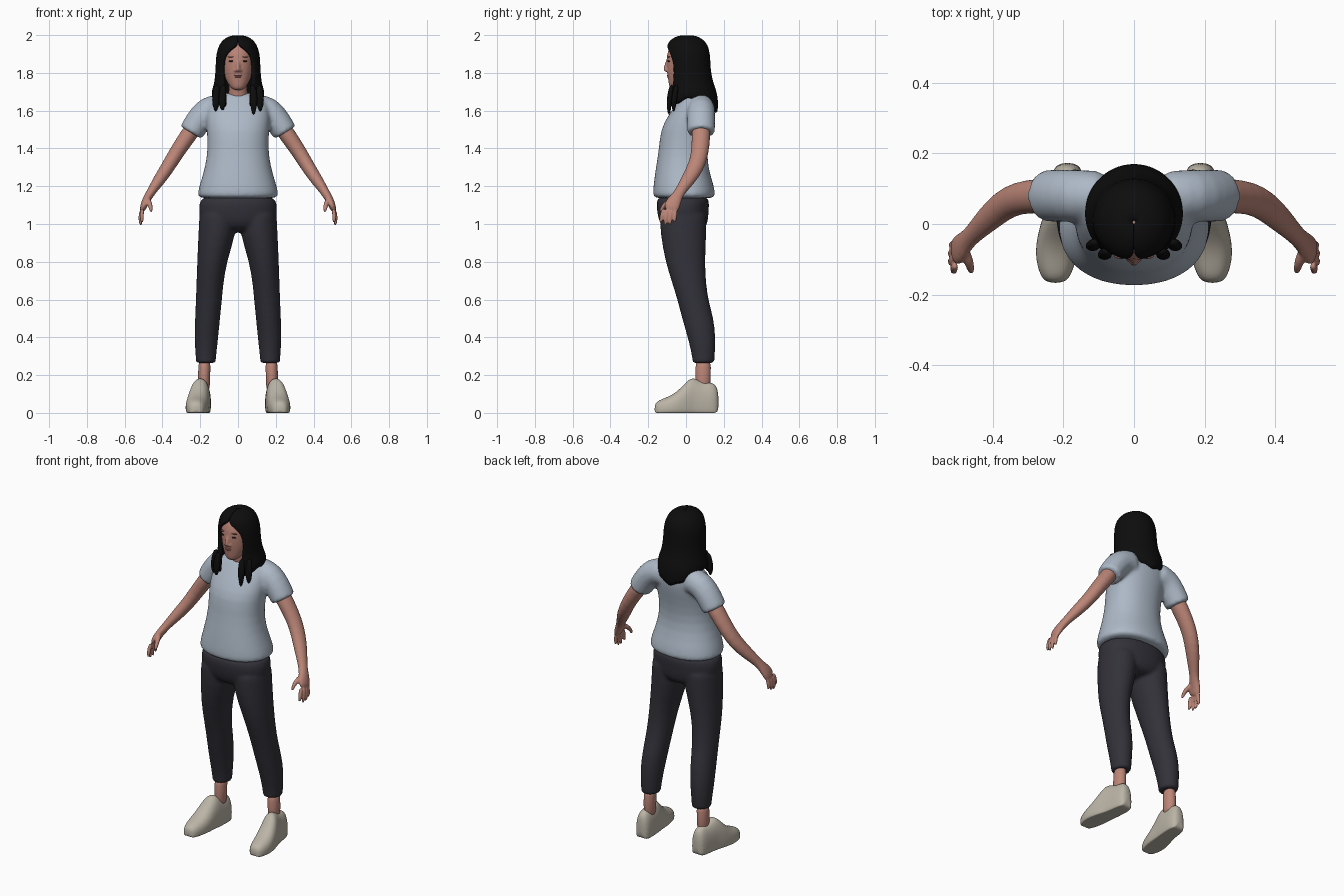
import bpy, bmesh, math
from mathutils import Vector

X, Y, Z = Vector((1, 0, 0)), Vector((0, 1, 0)), Vector((0, 0, 1))


def material(name, col):
    m = bpy.data.materials.new(name)
    m.diffuse_color = (*col, 1)
    return m


SKIN = material("skin", (0.50, 0.235, 0.185))
SHIRT = material("pale blue cotton", (0.42, 0.485, 0.57))
PANTS = material("charcoal cloth", (0.032, 0.031, 0.041))
SHOE = material("beige canvas", (0.50, 0.46, 0.385))
HAIR = material("black hair", (0.004, 0.004, 0.004))
LIP = material("lips", (0.38, 0.13, 0.12))
BROW = material("brow brown", (0.20, 0.09, 0.07))
EYE = material("dark eye", (0.02, 0.013, 0.012))


def tube(bm, rings, ref=X, axis=None, seg=20, e=2.0, crisp=False):
    """Loft of superelliptic rings (x, y, z, radius along ref, other radius)."""
    rings = [Vector(r) for r in rings]
    if crisp:
        rings = [rings[0], rings[0].lerp(rings[1], 0.1)] + rings[1:-1] + \
                [rings[-1].lerp(rings[-2], 0.1), rings[-1]]
    pts = [Vector(r[:3]) for r in rings]
    rows = []
    for i, r in enumerate(rings):
        t = axis or (pts[min(i + 1, len(pts) - 1)] - pts[max(i - 1, 0)]).normalized()
        u = (ref - t * ref.dot(t)).normalized()
        v = t.cross(u)
        row = []
        for k in range(seg):
            a = 2 * math.pi * k / seg
            c, s = math.cos(a), math.sin(a)
            c = math.copysign(abs(c) ** (2 / e), c)
            s = math.copysign(abs(s) ** (2 / e), s)
            row.append(bm.verts.new(pts[i] + u * c * r[3] + v * s * r[4]))
        rows.append(row)
    for a, b in zip(rows, rows[1:]):
        for k in range(seg):
            bm.faces.new((a[k], a[(k + 1) % seg], b[(k + 1) % seg], b[k]))
    bm.faces.new(rows[0])
    bm.faces.new(rows[-1])


def stack(bm, rings, **kw):
    """Horizontal rings given as (z, centre y, half width, half depth)."""
    tube(bm, [(0, y, z, rx, ry) for z, y, rx, ry in rings], axis=Z, **kw)


def flip(rings, s):
    return [(s * r[0], *r[1:]) for r in rings]


def ball(bm, loc, size):
    new = bmesh.ops.create_uvsphere(bm, u_segments=16, v_segments=10, radius=1)["verts"]
    for v in new:
        v.co = Vector(loc) + Vector([c * s for c, s in zip(v.co, size)])


def finish(bm, name, mat, sub=1, voxel=0, smooth=4, recalc=True, thick=0):
    if recalc:
        bmesh.ops.recalc_face_normals(bm, faces=bm.faces)
    me = bpy.data.meshes.new(name)
    bm.to_mesh(me)
    bm.free()
    me.materials.append(mat)
    ob = bpy.data.objects.new(name, me)
    bpy.context.collection.objects.link(ob)
    if thick:
        m = ob.modifiers.new("thickness", 'SOLIDIFY')
        m.thickness, m.offset = thick, -1
    if sub:
        ob.modifiers.new("subdivide", 'SUBSURF').levels = sub
        ob.modifiers["subdivide"].render_levels = sub
    if voxel:
        m = ob.modifiers.new("merge", 'REMESH')
        m.mode, m.voxel_size, m.use_smooth_shade = 'VOXEL', voxel, True
        m = ob.modifiers.new("soften", 'SMOOTH')
        m.factor, m.iterations = 0.5, smooth
    me.polygons.foreach_set("use_smooth", [True] * len(me.polygons))
    return ob


# Shirt: torso and short sleeves fused
bm = bmesh.new()
stack(bm, [(1.132, -.01, .208, .157), (1.15, -.01, .217, .166), (1.20, -.012, .207, .162),
           (1.30, -.022, .174, .138), (1.40, -.015, .160, .128), (1.50, -.002, .166, .134),
           (1.57, .025, .172, .122), (1.63, .045, .165, .102), (1.67, .055, .135, .082),
           (1.698, .055, .075, .062)], seg=28, e=2.2)
for s in (1, -1):
    tube(bm, flip([(.09, .08, 1.615, .07, .075), (.165, .08, 1.605, .075, .075),
                   (.215, .08, 1.54, .075, .07), (.25, .08, 1.482, .074, .066)], s),
         ref=Y, crisp=True)
finish(bm, "shirt", SHIRT, voxel=.01, smooth=6)

# Trousers: pelvis and two legs fused
bm = bmesh.new()
stack(bm, [(1.16, -.015, .2, .142), (1.10, -.018, .208, .14), (1.03, -.015, .208, .134),
           (.985, -.01, .17, .12), (.955, -.005, .09, .08)], seg=28, e=2.2)
for s in (1, -1):
    tube(bm, flip([(.105, -.015, 1.06, .10, .125), (.11, -.014, .95, .101, .124),
                   (.138, -.005, .80, .079, .106), (.149, .018, .68, .072, .09),
                   (.154, .036, .60, .070, .083), (.161, .063, .50, .067, .085),
                   (.168, .083, .40, .064, .075), (.170, .092, .31, .056, .062),
                   (.170, .092, .263, .052, .058)], s), axis=Z, crisp=True)
finish(bm, "trousers", PANTS, voxel=.01)

# Ankles
bm = bmesh.new()
for s in (1, -1):
    tube(bm, flip([(.18, .09, .10, .033, .042), (.18, .09, .19, .031, .04),
                   (.176, .092, .30, .036, .044)], s), axis=Z)
finish(bm, "ankles", SKIN)

# Shoes: sections from toe to heel, flattened underneath
bm = bmesh.new()
SHOE_SECTIONS = [(.222, -.167, .045, .025), (.222, -.145, .068, .045), (.220, -.09, .086, .060),
                 (.214, -.04, .118, .061), (.206, .01, .175, .056), (.198, .04, .19, .052),
                 (.192, .09, .158, .049), (.188, .14, .165, .046), (.188, .174, .13, .03)]
for s in (1, -1):
    tube(bm, [(s * x, y, .3 * h, w, .7 * h) for x, y, h, w in SHOE_SECTIONS],
         axis=Y, e=2.3, seg=24)
for v in bm.verts:
    v.co.z = max(v.co.z, 0)
finish(bm, "shoes", SHOE, sub=2)

# Arms with palm, four fingers and thumb
bm = bmesh.new()
for s in (1, -1):
    tube(bm, flip([(.2, .08, 1.56, .05, .048), (.27, .08, 1.46, .05, .044),
                   (.33, .074, 1.372, .046, .04), (.372, .052, 1.30, .045, .037),
                   (.418, .01, 1.232, .038, .033), (.455, -.028, 1.178, .028, .024),
                   (.475, -.048, 1.145, .03, .023), (.495, -.07, 1.11, .043, .02),
                   (.508, -.085, 1.068, .042, .016)], s), ref=Y)
    for k, (drop, out) in enumerate(((1.008, -.008), (.99, 0), (.992, 0), (1.012, -.003))):
        y0, y1 = -.116 + .021 * k, -.134 + .025 * k
        tube(bm, flip([(.505, y0, 1.085, .0115, .012), (.518 + out, (y0 + y1) / 2 - .004, 1.045, .0115, .0115),
                       (.518 + out, y1, 1.015, .010, .010), (.512 + out, y1, drop, .007, .007)], s),
             ref=Y, seg=10)
    tube(bm, flip([(.48, -.07, 1.13, .016, .016), (.468, -.105, 1.112, .015, .014),
                   (.461, -.127, 1.085, .012, .011), (.460, -.138, 1.06, .008, .008)], s),
         ref=X, seg=10)
finish(bm, "arms_and_hands", SKIN, voxel=.0055, smooth=3)

# Head, nose and neck fused
bm = bmesh.new()
stack(bm, [(1.708, -.054, .022, .022), (1.722, -.05, .041, .039), (1.76, -.03, .064, .064),
           (1.80, -.015, .078, .086), (1.85, -.008, .085, .096), (1.90, -.003, .087, .1),
           (1.95, .003, .075, .086), (1.98, .003, .045, .055)], seg=24)
tube(bm, [(0, .045, 1.60, .058, .055), (0, .03, 1.68, .050, .05), (0, .012, 1.78, .050, .052)], axis=Z)
tube(bm, [(0, -.094, 1.875, .009, .01), (0, -.103, 1.845, .009, .01),
          (0, -.110, 1.82, .013, .013), (0, -.105, 1.806, .012, .01)], axis=Z, seg=12)
for s in (1, -1):
    ball(bm, (s * .013, -.099, 1.813), (.009, .012, .008))
finish(bm, "head", SKIN, voxel=.0055, smooth=3)

# Facial details
eyes, brows, lips = bmesh.new(), bmesh.new(), bmesh.new()
for s in (1, -1):
    ball(eyes, (s * .034, -.0905, 1.862), (.016, .008, .0045))
    ball(brows, (s * .037, -.0905, 1.885), (.019, .008, .003))
ball(lips, (0, -.091, 1.787), (.022, .011, .004))
ball(lips, (0, -.090, 1.779), (.018, .012, .005))
finish(eyes, "eyes", EYE, sub=0)
finish(brows, "eyebrows", BROW, sub=0)
finish(lips, "mouth", LIP, sub=0)

# Hair: shell open over the face; rows are z, centre y, half width, half depth, opening angle
bm = bmesh.new()
ROWS = [(2.002, .005, .004, .004, 0), (1.997, .005, .042, .05, 0), (1.977, .005, .080, .088, 0),
        (1.947, .005, .100, .110, 3), (1.92, .008, .110, .114, 23), (1.89, .01, .116, .118, 38),
        (1.85, .012, .118, .117, 45), (1.80, .015, .120, .118, 45), (1.75, .022, .125, .122, 40),
        (1.70, .03, .134, .133, 33), (1.65, .03, .140, .141, 30), (1.59, .03, .138, .140, 31)]
N, grid = 40, []
for j, (z, cy, rx, ry, deg) in enumerate(ROWS):
    row, a0 = [], math.radians(deg)
    for i in range(N + 1):
        a = a0 + (2 * math.pi - 2 * a0) * i / N
        h = z if z > 1.75 else 1.75 - (1.75 - z) * (1 - .45 * math.sin(a) ** 2)
        if j == len(ROWS) - 1:
            h += .006 * math.cos(9 * a)
        row.append(bm.verts.new((rx * math.sin(a), cy - ry * math.cos(a), h)))
    grid.append(row)
for a, b in zip(grid, grid[1:]):
    for i in range(N):
        bm.faces.new((a[i], b[i], b[i + 1], a[i + 1]))
finish(bm, "hair", HAIR, sub=1, recalc=False, thick=.025)

# Loose front locks
bm = bmesh.new()
for s in (1, -1):
    for x, tip, low in ((.078, .082, 1.575 if s > 0 else 1.60), (.112, .118, 1.595)):
        y = -.085 if x < .1 else -.06
        tube(bm, flip([(x, y + .01, 1.74, .014, .012), (x + .004, y, 1.68, .022, .016),
                       (x + .006, y - .005, 1.63, .020, .014), (tip, y - .005, low, .005, .005)], s),
             axis=Z, seg=12)
finish(bm, "front_locks", HAIR)
